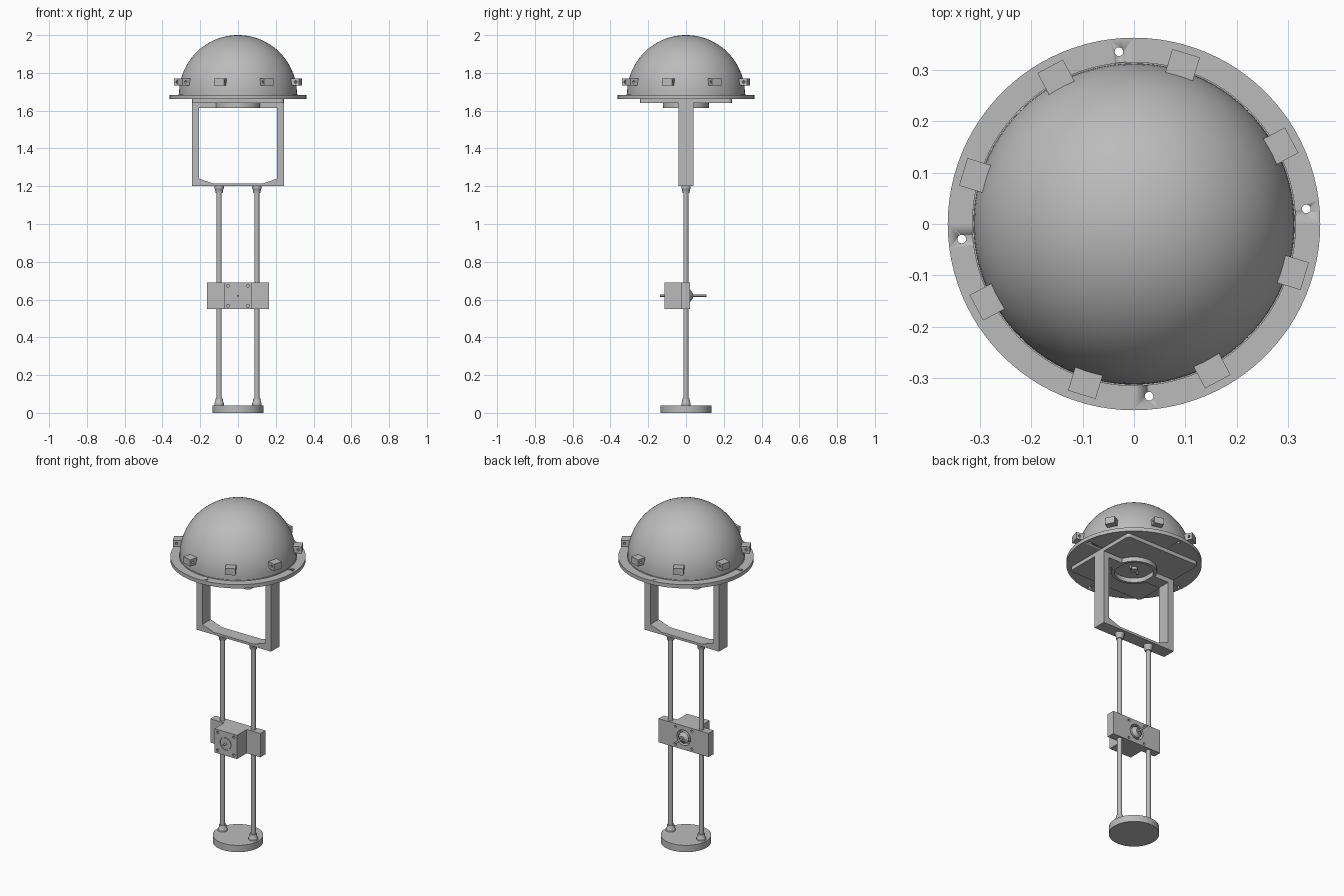
import bpy, bmesh, math
from mathutils import Matrix, Vector

old = bpy.data.objects.get("Cube")
if old:
    bpy.data.objects.remove(old, do_unlink=True)

grey = bpy.data.materials.new("plain grey")
grey.use_nodes = True
colour = (0.5, 0.5, 0.5, 1)
grey.diffuse_color = colour
grey.node_tree.nodes["Principled BSDF"].inputs["Base Color"].default_value = colour


def make(name, bm, smooth=True):
    bmesh.ops.recalc_face_normals(bm, faces=bm.faces)
    mesh = bpy.data.meshes.new(name)
    bm.to_mesh(mesh)
    bm.free()
    mesh.materials.append(grey)
    ob = bpy.data.objects.new(name, mesh)
    bpy.context.collection.objects.link(ob)
    if smooth:
        bpy.ops.object.select_all(action='DESELECT')
        ob.select_set(True)
        bpy.context.view_layer.objects.active = ob
        bpy.ops.object.shade_smooth_by_angle(angle=math.radians(30))
    return ob


def box(name, x, y, z):
    """Box from (low, high) ranges."""
    bm = bmesh.new()
    size = [b - a for a, b in (x, y, z)]
    mid = [(a + b) / 2 for a, b in (x, y, z)]
    bmesh.ops.create_cube(bm, size=1, matrix=Matrix.Translation(mid) @ Matrix.Diagonal((*size, 1)))
    return make(name, bm, False)


def lathe(name, profile, centre=(0, 0, 0), axis="Z", steps=48):
    """Spin (radius, height) points round the chosen axis."""
    bm = bmesh.new()
    verts = [bm.verts.new((r, 0, h)) for r, h in profile]
    edges = [bm.edges.new(pair) for pair in zip(verts, verts[1:])]
    bmesh.ops.spin(bm, geom=verts + edges, axis=(0, 0, 1), cent=(0, 0, 0),
                   angle=math.tau, steps=steps, use_duplicate=False)
    bmesh.ops.remove_doubles(bm, verts=bm.verts, dist=1e-5)
    turn = Matrix.Rotation(-math.pi / 2, 4, 'X') if axis == "Y" else Matrix()
    bmesh.ops.transform(bm, matrix=Matrix.Translation(centre) @ turn, verts=bm.verts)
    return make(name, bm)


def rod(name, r, low, high, centre=(0, 0, 0), axis="Z", steps=24):
    return lathe(name, [(0, low), (r, low), (r, high), (0, high)], centre, axis, steps)


def cut(target, cutters):
    for c in cutters:
        c.hide_render = True
        c.hide_set(True)
        c.display_type = 'WIRE'
        mod = target.modifiers.new("hole", 'BOOLEAN')
        mod.operation, mod.solver, mod.object = 'DIFFERENCE', 'EXACT', c
    bpy.context.view_layer.update()
    result = bpy.data.meshes.new_from_object(
        target.evaluated_get(bpy.context.evaluated_depsgraph_get()))
    target.modifiers.clear()
    target.data = result
    for c in cutters:
        bpy.data.objects.remove(c, do_unlink=True)


# Foot, rods and their collars
rod("foot_disc", 0.135, 0, 0.04, steps=64)
for side, x in (("left", 0.1), ("right", -0.1)):
    rod(side + "_rod", 0.0135, 0.03, 1.2, (x, 0, 0))
    for end, z, way in (("lower", 0.04, 1), ("upper", 1.2, -1)):
        steps = [(0, 0), (0.025, 0), (0.025, 0.012), (0.021, 0.018), (0.019, 0.035), (0, 0.035)]
        lathe(f"{side}_{end}_collar", [(r, h * way) for r, h in steps], (x, 0, z), steps=24)

# Sliding block with a motor on its front
block = box("carriage_block", (-0.163, 0.163), (-0.025, 0.022), (0.55, 0.69))
mid = Vector((0, 0, 0.62))
corners = [mid + Vector((x, 0, z)) for x in (-0.053, 0.053) for z in (-0.053, 0.053)]
cut(block, [rod("bore", 0.045, -0.012, 0.1, mid, "Y", 40)]
    + [rod("screw_bore", 0.007, -0.015, 0.1, c, "Y", 12) for c in corners])
motor = box("motor_body", (-0.074, 0.074), (-0.115, -0.025), (0.55, 0.69))
cut(motor, [rod("screw_bore", 0.008, -0.2, -0.095, c, "Y", 12) for c in corners]
    + [lathe("groove", [(0.034, -0.2), (0.037, -0.2), (0.037, -0.111), (0.034, -0.111),
                        (0.034, -0.2)], mid, "Y", 32)])
lathe("motor_nose", [(0, -0.015), (0.035, -0.015), (0.033, 0.022), (0.014, 0.036), (0, 0.036)],
      mid, "Y", 32)
rod("motor_shaft", 0.0055, -0.138, 0.108, mid, "Y", 16)

# Yoke frame, open at the middle of its top bar
half = [(0.243, 1.2), (0.243, 1.642), (0.1, 1.642), (0.1, 1.613),
        (0.206, 1.613), (0.206, 1.24), (0.13, 1.214)]
outline = half + [(-x, z) for x, z in reversed(half)]
bm = bmesh.new()
face = bm.faces.new([bm.verts.new((x, -0.039, z)) for x, z in outline])
grown = bmesh.ops.extrude_face_region(bm, geom=[face])
bmesh.ops.translate(bm, vec=(0, 0.078, 0),
                    verts=[v for v in grown["geom"] if isinstance(v, bmesh.types.BMVert)])
make("yoke_frame", bm, False)

# Square plate with rounded corners and the bearing ring below it
plate = box("mount_plate", (-0.243, 0.243), (-0.243, 0.243), (1.64, 1.664))
bm = bmesh.new()
bm.from_mesh(plate.data)
upright = [e for e in bm.edges if abs(e.verts[0].co.z - e.verts[1].co.z) > 0.01]
bmesh.ops.bevel(bm, geom=upright, offset=0.02, segments=5, profile=0.5, affect='EDGES')
bm.to_mesh(plate.data)
bm.free()
lathe("bearing_ring", [(0.105, 1.642), (0.105, 1.614), (0.122, 1.614), (0.122, 1.642)], steps=64)
rod("hub", 0.02, 1.625, 1.642)
for turn in (-1, 1):
    rod("hub_pin", 0.007, 1.62, 1.642, (0.032 * turn, 0.012 * turn, 0), steps=12)

# Flange with four screw holes, and the dome
flange = rod("flange", 0.362, 1.662, 1.684, steps=96)
holes = []
for i in range(4):
    a = math.radians(5 + 90 * i)
    holes.append(rod("screw_bore", 0.0085, 1.6, 1.8, (0.336 * math.cos(a), 0.336 * math.sin(a), 0), steps=16))
cut(flange, holes)
arc = [math.radians(90 * i / 24) for i in range(25)]
lathe("dome", [(0.315, 1.683), (0.315, 1.688)]
      + [(0.312 * math.cos(a), 1.688 + 0.312 * math.sin(a)) for a in arc], steps=96)

# Eight bored lugs round the dome
lug = box("lug_1", (0.285, 0.347), (-0.028, 0.028), (1.732, 1.771))
cut(lug, [rod("lug_bore", 0.007, -0.1, 0.1, (0.328, 0, 1.752), "Y", 12)])
for i in range(8):
    piece = lug if i == 0 else lug.copy()
    piece.name = f"lug_{i + 1}"
    piece.rotation_euler.z = math.radians(28 + 45 * i)
    if i:
        bpy.context.collection.objects.link(piece)
